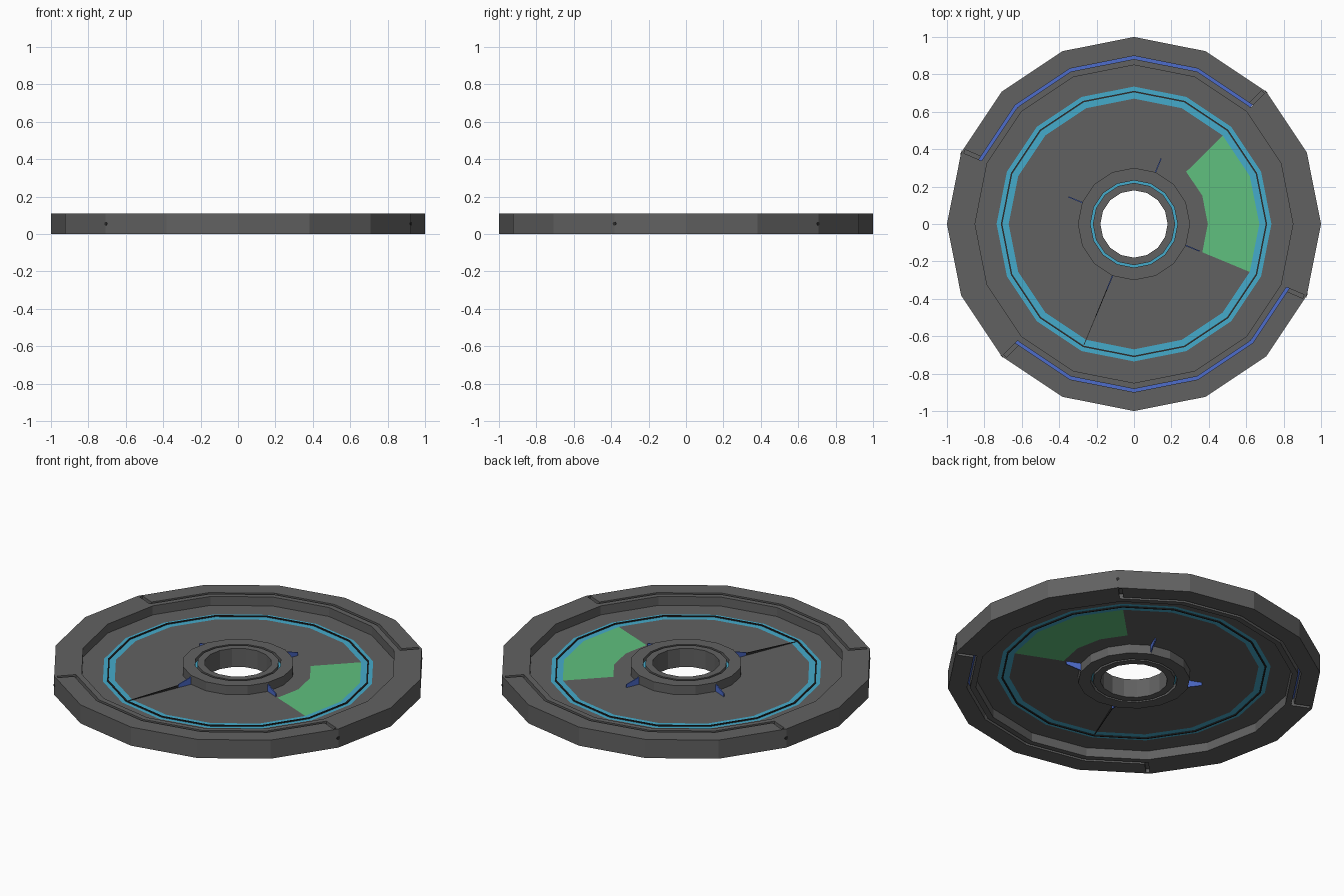
import bpy, bmesh
from math import sin, cos, pi, radians
from mathutils import Vector, Matrix

cube = bpy.data.objects.get("Cube")
if cube:
    bpy.data.objects.remove(cube, do_unlink=True)

SIDES = 16
STEP = 2 * pi / SIDES
HEIGHT = 0.11
MID = HEIGHT / 2


def material(name, r, g, b):
    m = bpy.data.materials.new(name)
    m.use_nodes = True
    m.diffuse_color = (r, g, b, 1)
    m.node_tree.nodes["Principled BSDF"].inputs["Base Color"].default_value = (r, g, b, 1)
    return m


GREY = material("dark_grey", 0.12, 0.12, 0.12)
BLACK = material("near_black", 0.025, 0.025, 0.025)
CYAN = material("cyan", 0.06, 0.41, 0.6)
GREEN = material("green", 0.115, 0.53, 0.21)
BLUE = material("blue", 0.075, 0.15, 0.6)


def finish(name, bm, *mats):
    bmesh.ops.recalc_face_normals(bm, faces=bm.faces)
    mesh = bpy.data.meshes.new(name)
    bm.to_mesh(mesh)
    bm.free()
    for m in mats:
        mesh.materials.append(m)
    ob = bpy.data.objects.new(name, mesh)
    bpy.context.collection.objects.link(ob)
    return ob


def ring(name, inner, outer, low, high, mat, first=0, count=SIDES):
    """Rectangular section swept round the axis, as a full ring or an arc."""
    bm = bmesh.new()
    closed = count == SIDES
    loops = []
    for i in range(count if closed else count + 1):
        a = (first + i) * STEP
        loops.append([bm.verts.new((r * cos(a), r * sin(a), z))
                      for r, z in ((inner, low), (outer, low), (outer, high), (inner, high))])
    for i in range(count):
        p, q = loops[i], loops[(i + 1) % len(loops)]
        for k in range(4):
            n = (k + 1) % 4
            bm.faces.new((p[k], p[n], q[n], q[k]))
    if not closed:
        bm.faces.new(loops[0])
        bm.faces.new(loops[-1])
    return finish(name, bm, mat)


def plate(name, angle, profile, width, mat):
    """Upright plate standing along a radius, profile given as (radius, z)."""
    bm = bmesh.new()
    base = bm.faces.new([bm.verts.new((r, -width / 2, z)) for r, z in profile])
    ext = bmesh.ops.extrude_face_region(bm, geom=[base])["geom"]
    moved = [v for v in ext if isinstance(v, bmesh.types.BMVert)]
    bmesh.ops.translate(bm, verts=moved, vec=(0, width, 0))
    bmesh.ops.rotate(bm, verts=bm.verts, cent=(0, 0, 0), matrix=Matrix.Rotation(angle, 3, "Z"))
    return finish(name, bm, mat)


def cut(target, cutter):
    mod = target.modifiers.new("cut", "BOOLEAN")
    mod.operation = "DIFFERENCE"
    mod.solver = "EXACT"
    mod.object = cutter
    bpy.context.view_layer.objects.active = target
    bpy.ops.object.modifier_apply(modifier=mod.name)
    bpy.data.objects.remove(cutter, do_unlink=True)


# Outer rim with two curved slots, each ending in shallow radial notches
rim = ring("outer_rim", 0.85, 1.0, 0, HEIGHT, GREY)
for side, first in (("back", 2), ("front", 10)):
    cut(rim, ring("slot_cutter", 0.882, 0.899, -0.05, 0.2, GREY, first, 5))
    ring(side + "_blue_strip", 0.88, 0.901, MID - 0.01, MID + 0.01, BLUE, first, 5)
    for end, lean in ((first, 0.012), (first + 5, -0.012)):
        angle = end * STEP
        for low, high in ((-0.05, 0.02), (HEIGHT - 0.02, 0.2)):
            notch = [(0.888, low), (0.985, low), (0.985, high), (0.888, high)]
            cut(rim, plate("notch_cutter", angle + lean, notch, 0.02, GREY))

        # Small pin hole on the outside corner
        bm = bmesh.new()
        d = Vector((cos(angle), sin(angle), 0))
        place = Matrix.Translation(d * 0.992 + Vector((0, 0, MID))) @ \
            d.to_track_quat("Z", "Y").to_matrix().to_4x4()
        bmesh.ops.create_cone(bm, cap_ends=True, segments=8, radius1=0.01, radius2=0.01,
                              depth=0.018, matrix=place)
        finish(side + "_rim_pin", bm, BLACK)

# Thin middle disc: grey web, cyan track and a green sector on both faces
RADII = (0.28, 0.395, 0.67, 0.735, 0.86)
bm = bmesh.new()
layers = []
for z in (MID - 0.002, MID + 0.002):
    grid = [[bm.verts.new((r * cos(i * STEP), r * sin(i * STEP), z)) for i in range(SIDES)]
            for r in RADII]
    layers.append(grid)
    for k in range(len(RADII) - 1):
        for i in range(SIDES):
            j = (i + 1) % SIDES
            f = bm.faces.new((grid[k][i], grid[k + 1][i], grid[k + 1][j], grid[k][j]))
            if k == 2:
                f.material_index = 1
            elif k == 1 and i in (15, 0, 1):
                f.material_index = 2
for k in (0, -1):
    for i in range(SIDES):
        j = (i + 1) % SIDES
        low, high = layers[0][k], layers[1][k]
        bm.faces.new((low[i], low[j], high[j], high[i]))
finish("middle_disc", bm, GREY, CYAN, GREEN)
ring("track_divider", 0.704, 0.712, MID - 0.008, MID + 0.008, BLACK)

# Hub: outer collar, glowing ring in the gap and inner tube
ring("hub_collar", 0.233, 0.3, 0, HEIGHT, GREY)
ring("hub_light", 0.216, 0.236, MID - 0.03, MID + 0.03, CYAN)
ring("hub_tube", 0.18, 0.22, 0, HEIGHT, GREY)

# Four tapered blue fins round the hub
for i in range(4):
    fin = [(0.29, 0.008), (0.38, 0.035), (0.38, HEIGHT - 0.035), (0.29, HEIGHT - 0.008)]
    plate("hub_fin", radians(67.5 + 90 * i), fin, 0.006, BLUE)

# Pointer running from one fin to the cyan track
pointer = [(0.375, MID - 0.016), (0.7, MID - 0.004), (0.7, MID + 0.004), (0.375, MID + 0.016)]
plate("pointer", radians(247.5), pointer, 0.004, BLACK)
